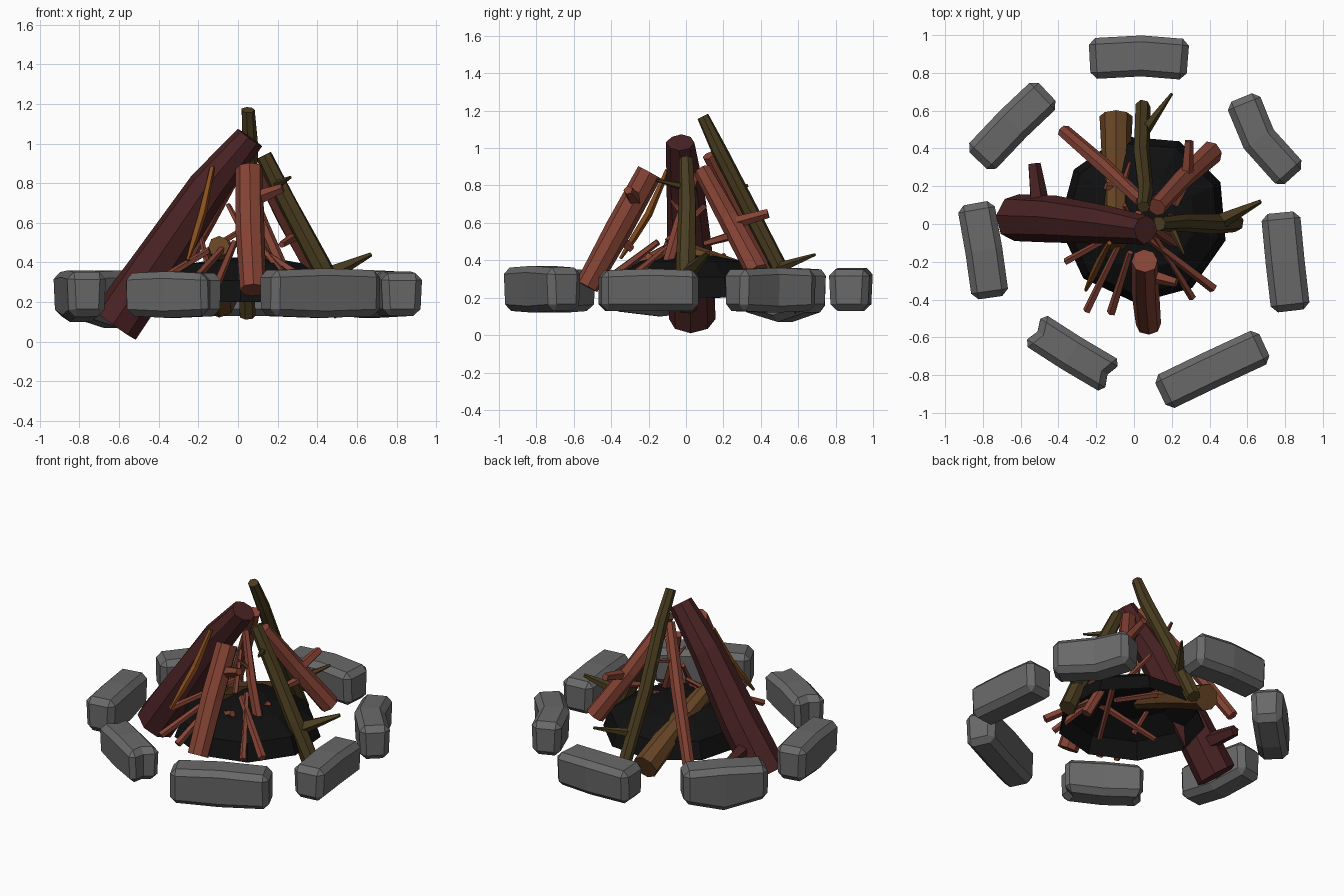
import bpy, bmesh, math, random
from mathutils import Vector

if "Cube" in bpy.data.objects:
    bpy.data.objects.remove(bpy.data.objects["Cube"])

random.seed(4)

def mat(name, rgb):
    m = bpy.data.materials.new(name)
    m.diffuse_color = (*rgb, 1)
    m.use_nodes = True
    m.node_tree.nodes["Principled BSDF"].inputs["Base Color"].default_value = m.diffuse_color
    return m

STONE = mat("stone grey", (0.14, 0.14, 0.14))
ASH = mat("charcoal black", (0.005, 0.005, 0.005))
MAROON = mat("dark maroon bark", (0.068, 0.016, 0.017))
RED = mat("red brown bark", (0.23, 0.055, 0.034))
OLIVE = mat("olive bark", (0.068, 0.046, 0.014))
BROWN = mat("brown bark", (0.13, 0.057, 0.018))
ORANGE = mat("orange bark", (0.25, 0.075, 0.012))

def finish(bm, name, material):
    bmesh.ops.recalc_face_normals(bm, faces=bm.faces)
    me = bpy.data.meshes.new(name)
    bm.to_mesh(me)
    bm.free()
    me.materials.append(material)
    ob = bpy.data.objects.new(name, me)
    bpy.context.collection.objects.link(ob)
    return ob

def tube(bm, path, radii, n=7, jitter=0.06):
    """Faceted capped tube through the path points."""
    pts = [Vector(p) for p in path]
    axis = (pts[-1] - pts[0]).normalized()
    ref = Vector((0, 0, 1)) if abs(axis.z) < 0.95 else Vector((1, 0, 0))
    u = axis.cross(ref).normalized()
    v = axis.cross(u)
    rings = []
    for p, r in zip(pts, radii):
        ring = []
        for i in range(n):
            a = 2 * math.pi * i / n
            k = r * (1 + random.uniform(-jitter, jitter))
            ring.append(bm.verts.new(p + u * math.cos(a) * k + v * math.sin(a) * k))
        rings.append(ring)
    for a, b in zip(rings, rings[1:]):
        for i in range(n):
            j = (i + 1) % n
            bm.faces.new((a[i], a[j], b[j], b[i]))
    bm.faces.new(rings[0])
    bm.faces.new(rings[-1])

def log(name, material, path, radii, stubs=(), n=7):
    """Log with tapered side branches (base, tip, base radius, tip radius)."""
    bm = bmesh.new()
    tube(bm, path, radii, n)
    for base, tip, r0, r1 in stubs:
        tube(bm, (base, tip), (r0, r1), 5)
    return finish(bm, name, material)

def stone(name, path, width, low, high, notch=0.0):
    """Chamfered block along three plan points; low = underside height in the middle."""
    pts = [Vector((x, y, 0)) for x, y in path]
    bm = bmesh.new()
    secs = []
    for i, p in enumerate(pts):
        d = (pts[min(i + 1, 2)] - pts[max(i - 1, 0)]).normalized()
        side = Vector((-d.y, d.x, 0))
        push = d * notch * (1 - i)
        z0 = low if i == 1 else 0.13
        sec = []
        for z, w in ((z0, 0.9), (high - (0 if i == 1 else 0.01), 1.0)):
            for s in ((-1, 0, 1) if z == z0 else (1, 0, -1)):
                q = p + side * s * width / 2 * w + (push if s == 0 else Vector())
                sec.append(bm.verts.new((q.x, q.y, z)))
        secs.append(sec)
    for a, b in zip(secs, secs[1:]):
        for i in range(6):
            j = (i + 1) % 6
            bm.faces.new((a[i], a[j], b[j], b[i]))
    for s in (secs[0], secs[2]):
        bm.faces.new((s[0], s[1], s[4], s[5]))
        bm.faces.new((s[1], s[2], s[3], s[4]))
    ob = finish(bm, name, STONE)
    bev = ob.modifiers.new("chamfer", 'BEVEL')
    bev.width = 0.035
    bev.segments = 1
    bev.limit_method = 'ANGLE'
    bev.angle_limit = math.radians(45)

# Ring of stones
stone("stone_back", ((-.235, .875), (.04, .89), (.285, .87)), .22, .13, .36)
stone("stone_back_right", ((.57, .67), (.66, .45), (.84, .25)), .19, .12, .36)
stone("stone_right", ((.775, .06), (.80, -.20), (.83, -.46)), .21, .13, .355)
stone("stone_front_right", ((.14, -.90), (.41, -.77), (.69, -.64)), .20, .12, .37)
stone("stone_front_left", ((-.54, -.55), (-.33, -.685), (-.11, -.815)), .20, .12, .355, .035)
stone("stone_left", ((-.84, .11), (-.795, -.14), (-.76, -.39)), .20, .10, .36)
stone("stone_back_left", ((-.825, .335), (-.64, .53), (-.46, .70)), .20, .07, .36)

# Ash mound: open nine-sided dome
bm = bmesh.new()
rings = []
for r, z in ((.45, .20), (.41, .31), (.28, .395), (.12, .425)):
    rings.append([bm.verts.new((.05 + r * math.cos(math.radians(25 + 40 * i)),
                                .03 + r * math.sin(math.radians(25 + 40 * i)), z)) for i in range(9)])
for a, b in zip(rings, rings[1:]):
    for i in range(9):
        bm.faces.new((a[i], a[(i + 1) % 9], b[(i + 1) % 9], b[i]))
bm.faces.new(rings[-1])
finish(bm, "ash_mound", ASH)

# Main logs
log("big_log", MAROON, ((-.62, .035, .085), (-.42, .03, .38), (-.15, 0, .78), (.06, -.03, 1.03)),
    (.13, .125, .10, .075), [((-.50, .08, .25), (-.53, .32, .24), .055, .035)], 8)
log("tall_back_log", OLIVE, ((.05, .09, 1.17), (.06, .18, .98), (.04, .37, .61), (.045, .62, .13)),
    (.034, .042, .045, .042), [((.06, .50, .36), (.20, .69, .43), .032, .008)])
log("right_log", OLIVE, ((.13, .0, .94), (.25, .01, .70), (.42, .0, .38), (.535, .01, .14)),
    (.04, .048, .055, .055), [((.46, .02, .34), (.67, .12, .44), .045, .012),
                              ((.19, 0, .79), (.265, -.16, .83), .025, .007)])
log("front_log", RED, ((.055, -.195, .87), (.06, -.36, .57), (.075, -.53, .26)), (.072, .07, .065),
    [((.08, -.27, .72), (.225, -.31, .775), .04, .025),
     ((.06, -.36, .52), (.03, -.29, .46), .03, .02)], 8)
log("back_right_log", RED, ((.12, .09, .88), (.25, .23, .62), (.41, .38, .34)), (.05, .055, .062),
    [((.28, .26, .60), (.29, .44, .65), .035, .025),
     ((.30, .27, .54), (.22, .10, .49), .028, .018)])
log("back_left_log", RED, ((.04, .12, .96), (-.15, .30, .62), (-.37, .49, .21)), (.035, .042, .036),
    [((-.06, .20, .76), (-.02, .33, .80), .02, .01)])
log("lying_log", BROWN, ((-.095, -.12, .48), (-.095, .25, .34), (-.095, .57, .20)), (.055, .07, .085), (), 8)
log("front_right_branch", RED, ((.02, .05, .86), (.13, -.04, .58), (.27, -.13, .26)), (.024, .032, .035),
    [((.10, -.02, .65), (.06, -.08, .72), .015, .006)], 6)
log("orange_twig", ORANGE, ((-.13, -.10, .88), (-.18, -.20, .65), (-.22, -.28, .52), (-.255, -.35, .41)),
    (.014, .022, .02, .009), (), 5)

# Kindling around the mound
kindling = (
    ((-.05, -.05, .50), (-.25, -.46, .28), .022),
    ((-.02, -.15, .50), (-.12, -.47, .26), .024),
    ((.00, .00, .55), (-.36, -.20, .33), .020),
    ((.10, -.05, .50), (.31, -.39, .24), .022),
    ((.08, -.08, .48), (.42, -.34, .26), .026),
    ((-.19, .03, .54), (-.13, -.16, .28), .016),
    ((-.05, .10, .69), (.05, -.10, .50), .018),
    ((.25, .12, .25), (-.15, .20, .42), .022),
    ((-.25, -.10, .26), (.10, -.20, .42), .022),
    ((.02, -.30, .25), (.20, .05, .42), .020),
)
for i, (a, b, r) in enumerate(kindling):
    log(f"kindling_{i + 1}", RED, (a, b), (r * 0.75, r), (), 5)
